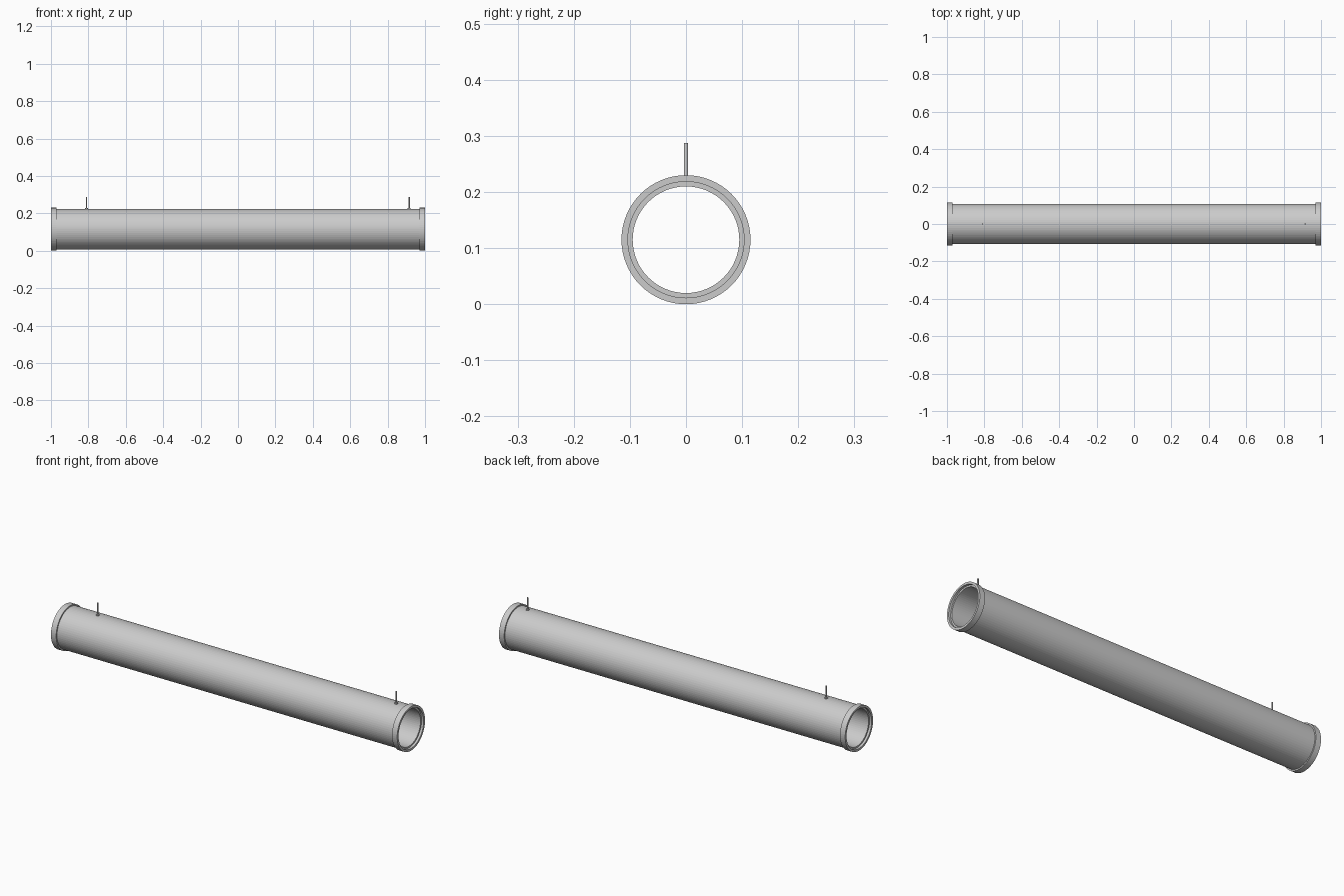
import bpy
import math

if "Cube" in bpy.data.objects:
    bpy.data.objects.remove(bpy.data.objects["Cube"])

SIDES = 64
AXIS_Z = 0.115


def ring(name, x0, x1, r_out, r_in):
    """Hollow ring lying along x: rectangular profile swept around the axis."""
    profile = [(x0, r_out), (x1, r_out), (x1, r_in), (x0, r_in)]
    verts, faces = [], []
    for i in range(SIDES):
        a = 2 * math.pi * i / SIDES
        verts += [(x, r * math.cos(a), AXIS_Z + r * math.sin(a)) for x, r in profile]
        for k in range(4):
            j, n = (i + 1) % SIDES, (k + 1) % 4
            faces.append((i * 4 + k, i * 4 + n, j * 4 + n, j * 4 + k))
    mesh = bpy.data.meshes.new(name)
    mesh.from_pydata(verts, [], faces)
    mesh.update()
    obj = bpy.data.objects.new(name, mesh)
    bpy.context.collection.objects.link(obj)
    return obj


def post(name, x, z0, z1, radius):
    """Upright cylinder between two heights."""
    bpy.ops.mesh.primitive_cylinder_add(vertices=16, radius=radius, depth=z1 - z0,
                                        location=(x, 0, (z0 + z1) / 2))
    bpy.context.object.name = name


# Main pipe, set back slightly inside the end collars
ring("pipe", -0.988, 0.988, 0.108, 0.095)

# Raised end collars with a stepped mouth
ring("left_collar", -1.0, -0.97, 0.115, 0.1035)
ring("right_collar", 0.97, 1.0, 0.115, 0.1035)

# Thin pins on small bases along the top
for side, x in (("left", -0.81), ("right", 0.915)):
    post(side + "_pin_base", x, 0.215, 0.228, 0.008)
    post(side + "_pin", x, 0.215, 0.287, 0.004)
